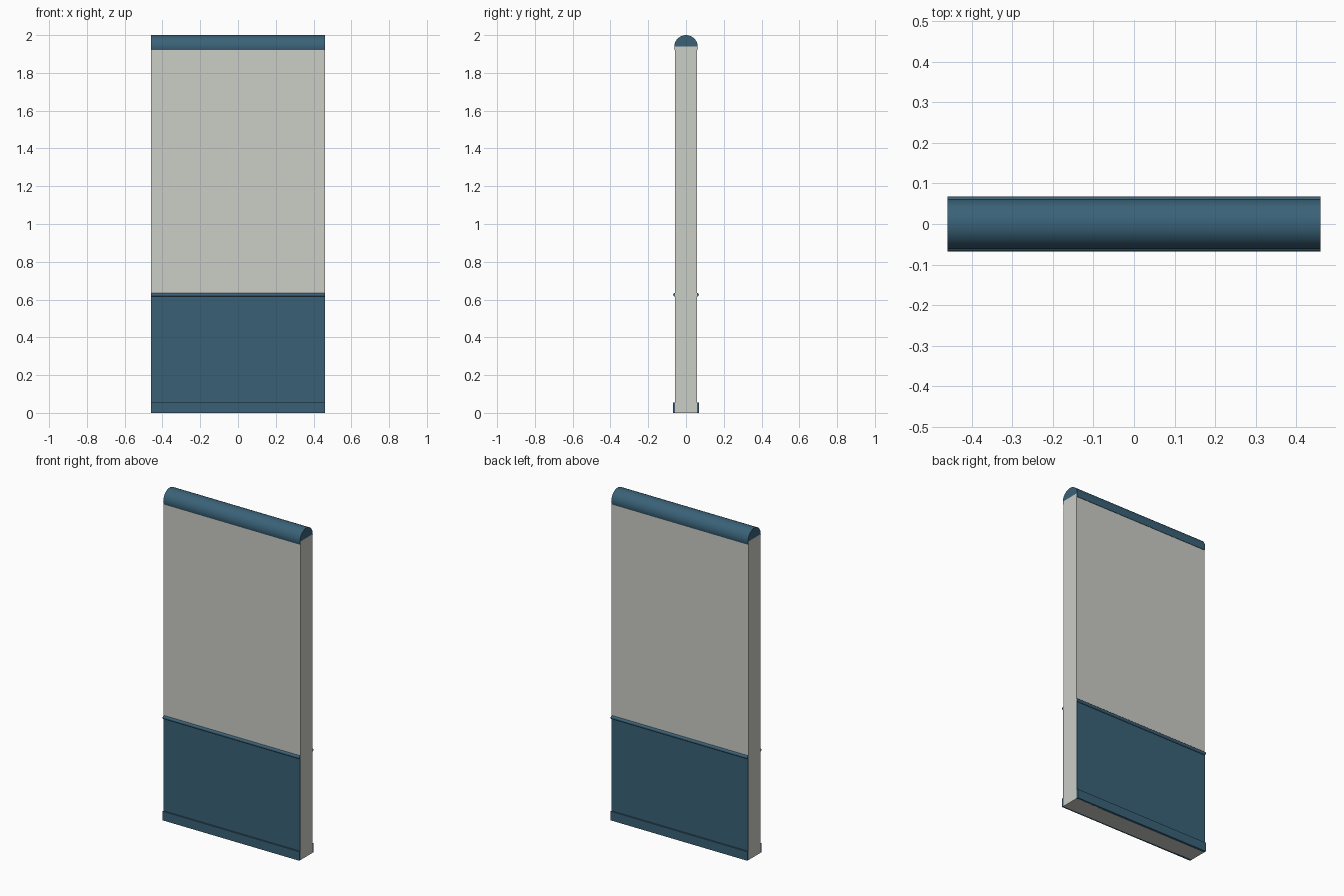
import bpy, bmesh, math

if "Cube" in bpy.data.objects:
    bpy.data.objects.remove(bpy.data.objects["Cube"])

HALF = 0.46  # half length of the partition


def material(name, rgb):
    m = bpy.data.materials.new(name)
    m.diffuse_color = (*rgb, 1.0)
    m.use_nodes = True
    m.node_tree.nodes["Principled BSDF"].inputs["Base Color"].default_value = m.diffuse_color
    return m


BEIGE = material("warm_grey_plaster", (0.60, 0.61, 0.565))
BLUE = material("slate_blue_paint", (0.042, 0.121, 0.186))


def extrude_profile(name, profile, mat, half=HALF, smooth=False):
    """Extrude a closed (y, z) outline along x."""
    bm = bmesh.new()
    a = [bm.verts.new((-half, y, z)) for y, z in profile]
    b = [bm.verts.new((half, y, z)) for y, z in profile]
    n = len(profile)
    bm.faces.new(a)
    bm.faces.new(b)
    for i in range(n):
        j = (i + 1) % n
        bm.faces.new((a[i], a[j], b[j], b[i]))
    bmesh.ops.recalc_face_normals(bm, faces=bm.faces)
    me = bpy.data.meshes.new(name)
    bm.to_mesh(me)
    bm.free()
    me.materials.append(mat)
    ob = bpy.data.objects.new(name, me)
    bpy.context.collection.objects.link(ob)
    if smooth:
        bpy.ops.object.select_all(action='DESELECT')
        ob.select_set(True)
        bpy.context.view_layer.objects.active = ob
        bpy.ops.object.shade_smooth_by_angle(angle=math.radians(35))
    return ob


def box(y0, y1, z0, z1):
    return [(y0, z0), (y1, z0), (y1, z1), (y0, z1)]


def arc(cy, cz, r, start, end, steps):
    return [(cy + r * math.cos(t), cz + r * math.sin(t))
            for t in (math.radians(start + (end - start) * i / steps)
                      for i in range(steps + 1))]


# Wall core, ends a hair proud so they cover the trim ends cleanly
extrude_profile("wall_core", box(-0.057, 0.057, 0.0, 1.94), BEIGE, HALF + 0.0005)

# Rounded cap, wrapping slightly down over the wall's sides
extrude_profile("rounded_cap", arc(0, 1.938, 0.062, -17, 197, 28), BLUE, smooth=True)

# Trim repeated on the front and back faces
for side, s in (("front", -1), ("back", 1)):
    # painted lower panel
    extrude_profile(side + "_lower_panel", box(s * 0.055, s * 0.0585, 0.0, 0.625), BLUE)
    # half-round rail along the top of the panel
    rail = [(s * y, z) for y, z in arc(0.0575, 0.625, 0.0102, -90, 90, 8)]
    extrude_profile(side + "_rail", rail, BLUE, smooth=True)
    # skirting board
    extrude_profile(side + "_skirting", box(s * 0.052, s * 0.0675, 0.0, 0.055), BLUE)
